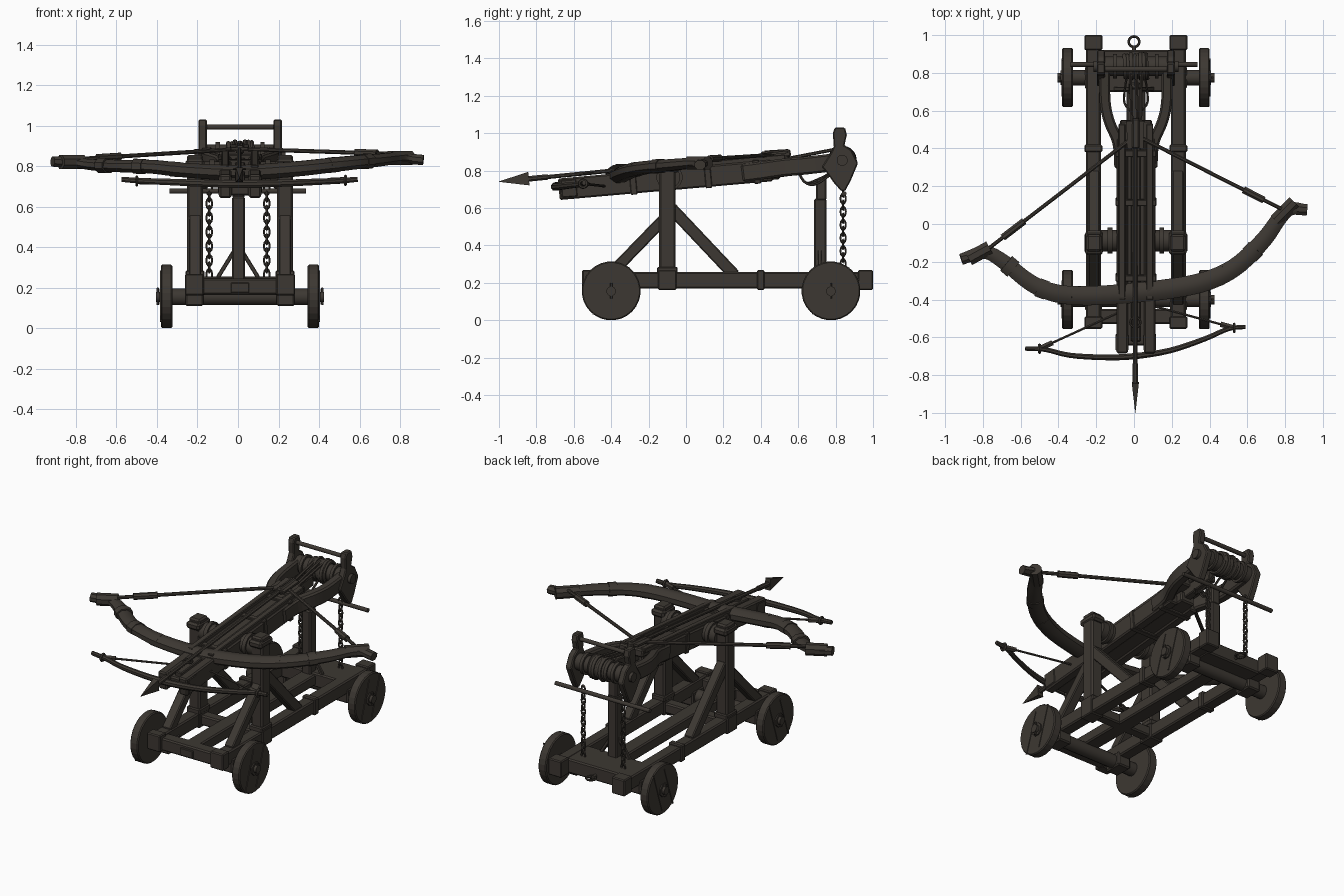
import bpy, bmesh, math, random
from mathutils import Vector as V
random.seed(4)
X0 = 0.01
SIDES = (("left", -1), ("right", 1))
wood = bpy.data.materials.new("dark weathered wood")
wood.diffuse_color = (0.046, 0.039, 0.032, 1)


def finish(name, bm, bevel=0.0):
    bmesh.ops.recalc_face_normals(bm, faces=bm.faces)
    me = bpy.data.meshes.new(name)
    bm.to_mesh(me)
    bm.free()
    me.materials.append(wood)
    ob = bpy.data.objects.new(name, me)
    bpy.context.collection.objects.link(ob)
    if bevel:
        m = ob.modifiers.new("bevel", "BEVEL")
        m.width, m.segments, m.limit_method = bevel, 1, "ANGLE"
    else:
        bpy.context.view_layer.objects.active = ob
        ob.select_set(True)
        bpy.ops.object.shade_smooth_by_angle(angle=math.radians(40))
        ob.select_set(False)
    return ob


def smooth(pts, k=4):
    # Catmull-Rom subdivision of a short path
    p = [V(a) for a in pts]
    p = [p[0] * 2 - p[1]] + p + [p[-1] * 2 - p[-2]]
    out = []
    for i in range(1, len(p) - 2):
        a, b, c, d = p[i - 1:i + 3]
        for j in range(k):
            t = j / k
            out.append(0.5 * (2 * b + (c - a) * t + (2 * a - 5 * b + 4 * c - d) * t * t
                              + (3 * b - a - 3 * c + d) * t ** 3))
    return out + [p[-2]]


def sweep(name, pts, w, h=None, n=8, bevel=0.0, taper=None):
    # section n-gon of full width w and height h along a path
    pts = [V(p) for p in pts]
    h = h or w
    bm, rings = bmesh.new(), []
    for i, p in enumerate(pts):
        t = (pts[min(i + 1, len(pts) - 1)] - pts[max(i - 1, 0)]).normalized()
        ref = V((0, 1, 0)) if abs(t.z) > 0.95 else V((0, 0, 1))
        s = t.cross(ref).normalized()
        u = s.cross(t)
        f = taper(i / (len(pts) - 1)) if taper else 1
        k = math.sqrt(2) if n == 4 else 1
        rings.append([bm.verts.new(p + f * k * (s * w / 2 * math.cos(a) + u * h / 2 * math.sin(a)))
                      for a in [2 * math.pi * (j + 0.5) / n for j in range(n)]])
    for a, b in zip(rings, rings[1:]):
        for j in range(n):
            bm.faces.new((a[j], a[(j + 1) % n], b[(j + 1) % n], b[j]))
    bm.faces.new(rings[0])
    bm.faces.new(rings[-1])
    return finish(name, bm, bevel)


def box(name, lo, hi, bevel=0.008):
    c = [(a + b) / 2 for a, b in zip(lo, hi)]
    return sweep(name, [(c[0], lo[1], c[2]), (c[0], hi[1], c[2])],
                 hi[0] - lo[0], hi[2] - lo[2], 4, bevel)


def rod(name, p, q, r, n=12):
    return sweep(name, [p, q], 2 * r, None, n)


def ring(name, c, R, r, rot=(0, 0, 0), scale=(1, 1, 1), a=16, b=6):
    bpy.ops.mesh.primitive_torus_add(location=c, rotation=rot, major_radius=R, minor_radius=r,
                                     major_segments=a, minor_segments=b)
    ob = bpy.context.object
    ob.name, ob.scale = name, scale
    ob.data.materials.append(wood)
    bpy.ops.object.shade_smooth_by_angle(angle=math.radians(60))


# wheels, hubs and axles
for end, y in (("front", -0.40), ("rear", 0.775)):
    rod(end + "_axle", (X0 - 0.35, y, 0.155), (X0 + 0.35, y, 0.155), 0.042)
    rod(end + "_axle_pin", (X0 - 0.415, y, 0.155), (X0 + 0.415, y, 0.155), 0.026)
    for side, s in SIDES:
        x = X0 + s * 0.362
        sweep(f"{end}_{side}_wheel", [(x - 0.028, y, 0.157), (x + 0.028, y, 0.157)], 0.315, None, 28, 0.006)
        for k in (-0.055, 0.055):
            e = math.sqrt(0.15 ** 2 - k * k)
            sweep(f"{end}_{side}_wheel_batten", [(x + s * 0.028, y + k - 0.3 * e, 0.157 - 0.9 * e),
                  (x + s * 0.028, y + k + 0.3 * e, 0.157 + 0.9 * e)], 0.008, 0.008, 4)
        rod(f"{end}_{side}_hub_plate", (x, y, 0.155), (x + s * 0.036, y, 0.155), 0.042, 8)
        box(f"{end}_{side}_linch_pin", (x + s * 0.044 - 0.006, y - 0.006, 0.115),
            (x + s * 0.044 + 0.006, y + 0.006, 0.20), 0.002)

# chassis
for side, s in SIDES:
    x = X0 + s * 0.225
    box(side + "_rail", (x - 0.039, -0.55, 0.17), (x + 0.039, 0.995, 0.257))
    for i, (a, b) in enumerate(((-0.555, -0.49), (-0.15, -0.05), (0.38, 0.42), (0.92, 1.0))):
        box(f"{side}_rail_strap_{i}", (x - 0.047, a, 0.162), (x + 0.047, b, 0.268), 0.006)
    for end, y in (("front", -0.40), ("rear", 0.775)):
        box(f"{side}_{end}_axle_block", (x - 0.045, y - 0.06, 0.11), (x + 0.045, y + 0.06, 0.2))
box("front_crossbeam", (X0 - 0.2, -0.53, 0.165), (X0 + 0.2, -0.45, 0.245))
box("front_crossbeam_plate", (X0 - 0.045, -0.54, 0.175), (X0 + 0.045, -0.52, 0.225), 0.004)
box("middle_crossbeam", (X0 - 0.2, -0.13, 0.175), (X0 + 0.2, -0.06, 0.24))
box("centre_beam", (X0 - 0.05, -0.5, 0.175), (X0 + 0.05, 0.75, 0.245))
box("rear_plank", (X0 - 0.2, 0.70, 0.165), (X0 + 0.2, 0.92, 0.255))
ring("tow_ring", (X0 - 0.01, 0.965, 0.2), 0.028, 0.007)
rod("tow_pin", (X0 - 0.01, 0.9, 0.2), (X0 - 0.01, 0.945, 0.2), 0.01)

# side posts, braces and pivot
for side, s in SIDES:
    x = X0 + s * 0.222
    box(side + "_post", (x - 0.04, -0.145, 0.2), (x + 0.04, -0.055, 0.855), 0.01)
    box(side + "_post_foot", (x - 0.047, -0.155, 0.25), (x + 0.047, -0.045, 0.285), 0.006)
    box(side + "_post_cap", (x - 0.046, -0.165, 0.79), (x + 0.046, -0.035, 0.835), 0.012)
    sweep(side + "_front_brace", [(x, -0.41, 0.24), (x, -0.09, 0.57)], 0.06, 0.06, 4, 0.006)
    sweep(side + "_rear_brace", [(x, 0.26, 0.24), (x, -0.08, 0.60)], 0.06, 0.065, 4, 0.006)
    rod(side + "_pivot_drum", (x - s * 0.03, -0.088, 0.765), (X0 + s * 0.1, -0.088, 0.765), 0.058, 16)
    rod(side + "_pivot_collar", (X0 + s * 0.15, -0.088, 0.765), (X0 + s * 0.125, -0.088, 0.765), 0.07, 16)

# rear support post
box("rear_post", (-0.03, 0.685, 0.22), (0.035, 0.75, 0.65))
box("rear_post_head", (-0.027, 0.695, 0.64), (0.032, 0.75, 0.76))
for side, s in SIDES:
    sweep(side + "_post_stay", [(s * 0.1, 0.715, 0.25), (s * 0.02, 0.715, 0.38)], 0.02, 0.02, 4, 0.003)


# tilted stock: height of its centre line at y
def zs(y):
    return 0.76 + 0.088 * y


def tilted(name, x, y0, y1, w, h, dz=0.0, bevel=0.008):
    return sweep(name, [(x, y0, zs(y0) + dz), (x, y1, zs(y1) + dz)], w, h, 4, bevel)


for side, s in SIDES:
    tilted(side + "_stock_plank", X0 + s * 0.073, -0.68, 0.46, 0.06, 0.115)
    tilted(side + "_stock_lip", X0 + s * 0.073, -0.4, 0.53, 0.036, 0.03, 0.065, 0.004)
    tilted(side + "_stock_nose", X0 + s * 0.073, -0.67, -0.58, 0.068, 0.1)
    arm = smooth([(X0 + s * 0.085, 0.30, zs(0.3)), (X0 + s * 0.095, 0.43, 0.803), (X0 + s * 0.14, 0.54, 0.818),
                  (X0 + s * 0.163, 0.65, 0.828), (X0 + s * 0.165, 0.84, 0.85)])
    sweep(side + "_fork_arm", arm, 0.058, 0.095, 4, 0.01)
tilted("stock_floor", X0, -0.64, 0.5, 0.1, 0.07, -0.015)
tilted("slider", X0, -0.62, 0.72, 0.05, 0.07, 0.015, 0.005)
for i, y in enumerate((-0.3, 0.1, 0.36)):
    tilted(f"stock_strap_{i}", X0, y, y + 0.035, 0.216, 0.128, 0, 0.004)
tilted("trigger_block", X0, 0.44, 0.55, 0.17, 0.05, 0.05)
tilted("trigger_claw", X0, 0.40, 0.56, 0.04, 0.04, 0.085)

# main bow, slightly skewed
bow = smooth([(-0.91, -0.185, 0.823), (-0.79, -0.15, 0.815), (-0.69, -0.20, 0.805), (-0.55, -0.31, 0.80),
              (-0.42, -0.365, 0.797), (-0.26, -0.38, 0.78), (0, -0.365, 0.768), (0.27, -0.33, 0.785),
              (0.43, -0.285, 0.802), (0.56, -0.21, 0.817), (0.69, -0.08, 0.83), (0.77, 0.03, 0.84),
              (0.83, 0.08, 0.84), (0.91, 0.075, 0.83)])
sweep("main_bow", bow, 0.115, 0.082, 8, taper=lambda t: 1 - 0.45 * abs(2 * t - 1) ** 1.5)
for i in (9, 14, 19, 28, 33, 38):
    d = (bow[i + 1] - bow[i]).normalized() * 0.025
    sweep(f"bow_binding_{i}", [bow[i] - d, bow[i] + d], 0.108, 0.08, 8)
for side, c, d in (("left", (-0.82, -0.155, 0.82), (0.055, 0.03, 0)), ("right", (0.80, 0.065, 0.84), (0.05, 0.05, 0))):
    sweep(side + "_bow_nock", [V(c) - V(d), V(c) + V(d)], 0.08, 0.075, 8)
for side, c, e in (("left", (-0.915, -0.187, 0.823), (-0.865, -0.17, 0.82)), ("right", (0.915, 0.075, 0.83), (0.86, 0.078, 0.835))):
    sweep(side + "_bow_tip", [c, e], 0.065, 0.055, 8)

# main bowstring with thick sleeves
claw = V((X0, 0.47, 0.885))
for side, tip in (("left", (-0.79, -0.145, 0.835)), ("right", (0.78, 0.08, 0.86))):
    tip = V(tip)
    rod(side + "_bowstring", tip, claw, 0.011, 8)
    rod(side + "_string_sleeve", tip.lerp(claw, 0.12), tip.lerp(claw, 0.26), 0.02, 8)

# small front bow and its string
small = smooth([(-0.575, -0.66, 0.735), (-0.47, -0.665, 0.727), (-0.34, -0.695, 0.722), (-0.16, -0.706, 0.715),
                (0, -0.70, 0.712), (0.19, -0.67, 0.715), (0.37, -0.61, 0.722), (0.5, -0.555, 0.728), (0.59, -0.545, 0.735)])
sweep("small_bow", small, 0.036, 0.042, 8, taper=lambda t: 1 - 0.35 * abs(2 * t - 1))
for side, tip, q in (("left", (-0.5, -0.66, 0.727), (-0.04, -0.45, 0.715)), ("right", (0.53, -0.55, 0.73), (0.05, -0.42, 0.715))):
    rod(side + "_small_string", tip, q, 0.007, 6)
    rod(side + "_small_sleeve", tip, V(tip).lerp(V(q), 0.15), 0.016, 6)
    ring(side + "_small_nock", tip, 0.02, 0.008, (0, math.pi / 2, 0))

# bolt
bx = 0.007
rod("bolt_shaft", (bx, -0.88, 0.752), (bx, 0.50, 0.888), 0.012, 8)
sweep("bolt_head", [(bx, -1.0, 0.741), (bx, -0.84, 0.757)], 0.04, 0.078, 4, taper=lambda t: 0.03 + 0.9 * t)
rod("bolt_socket", (bx, -0.86, 0.754), (bx, -0.74, 0.766), 0.016, 8)
for side, s in SIDES:
    sweep(side + "_bolt_vane", [(bx + s * 0.025, 0.40, 0.885), (bx + s * 0.03, 0.545, 0.90)], 0.035, 0.012, 4)
sweep("top_bolt_vane", [(bx, 0.42, 0.892), (bx, 0.545, 0.90)], 0.01, 0.03, 4)
ring("bolt_guide_ring", (bx, -0.52, 0.785), 0.027, 0.006)

# windlass plates, drum, rope and bars
profile = [(0.727, 0.82), (0.775, 0.895), (0.79, 0.93), (0.785, 1.0), (0.795, 1.03), (0.85, 1.03), (0.86, 0.99),
           (0.847, 0.935), (0.885, 0.91), (0.92, 0.84), (0.88, 0.745), (0.85, 0.69), (0.83, 0.69), (0.79, 0.735), (0.755, 0.785)]
for side, s in SIDES:
    bm = bmesh.new()
    f = bm.faces.new([bm.verts.new((X0 + s * 0.185 - 0.021, y, z)) for y, z in profile])
    g = bmesh.ops.extrude_face_region(bm, geom=[f])
    bmesh.ops.translate(bm, vec=(0.042, 0, 0), verts=[v for v in g["geom"] if isinstance(v, bmesh.types.BMVert)])
    finish(side + "_windlass_plate", bm, 0.006)
    rod(side + "_drum_boss", (X0 + s * 0.18, 0.835, 0.855), (X0 + s * 0.225, 0.835, 0.855), 0.03)
    rod(side + "_drum_flange", (X0 + s * 0.10, 0.835, 0.855), (X0 + s * 0.12, 0.835, 0.855), 0.066, 16)
    # chain links
    for k in range(13):
        ring(f"{side}_chain_link_{k}", (s * 0.142, 0.84, 0.685 - k * 0.035), 0.014, 0.0055,
             (math.pi / 2, 0, math.pi / 2 * (k % 2)), (1, 1.7, 1), 10, 5)
rod("windlass_drum", (X0 - 0.18, 0.835, 0.855), (X0 + 0.18, 0.835, 0.855), 0.052, 16)
for i in range(8):
    ring(f"rope_coil_{i}", (X0 - 0.058 + i * 0.0165, 0.835, 0.855), random.uniform(0.056, 0.068), 0.011,
         (random.uniform(-.1, .1), math.pi / 2, random.uniform(-.15, .15)), a=20)
rod("top_bar", (X0 - 0.2, 0.82, 0.993), (X0 + 0.2, 0.82, 0.993), 0.013)
rod("handle_bar", (-0.337, 0.845, 0.677), (0.335, 0.845, 0.677), 0.013)
# pulling ropes and hanging ends
for i, (a, b) in enumerate(((-0.03, -0.02), (0.0, 0.01), (0.03, 0.025))):
    rod(f"pull_rope_{i}", (X0 + a, 0.82, 0.918), (X0 + b, 0.52, 0.86), 0.009, 6)
    sweep(f"loose_rope_{i}", smooth([(X0 + a * 1.5, 0.80, 0.80), (X0 + a * 2, 0.70, 0.75 - 0.01 * i),
          (X0 + a * 2, 0.64, 0.735), (X0 + a, 0.60, 0.79)]), 0.014, None, 6)
